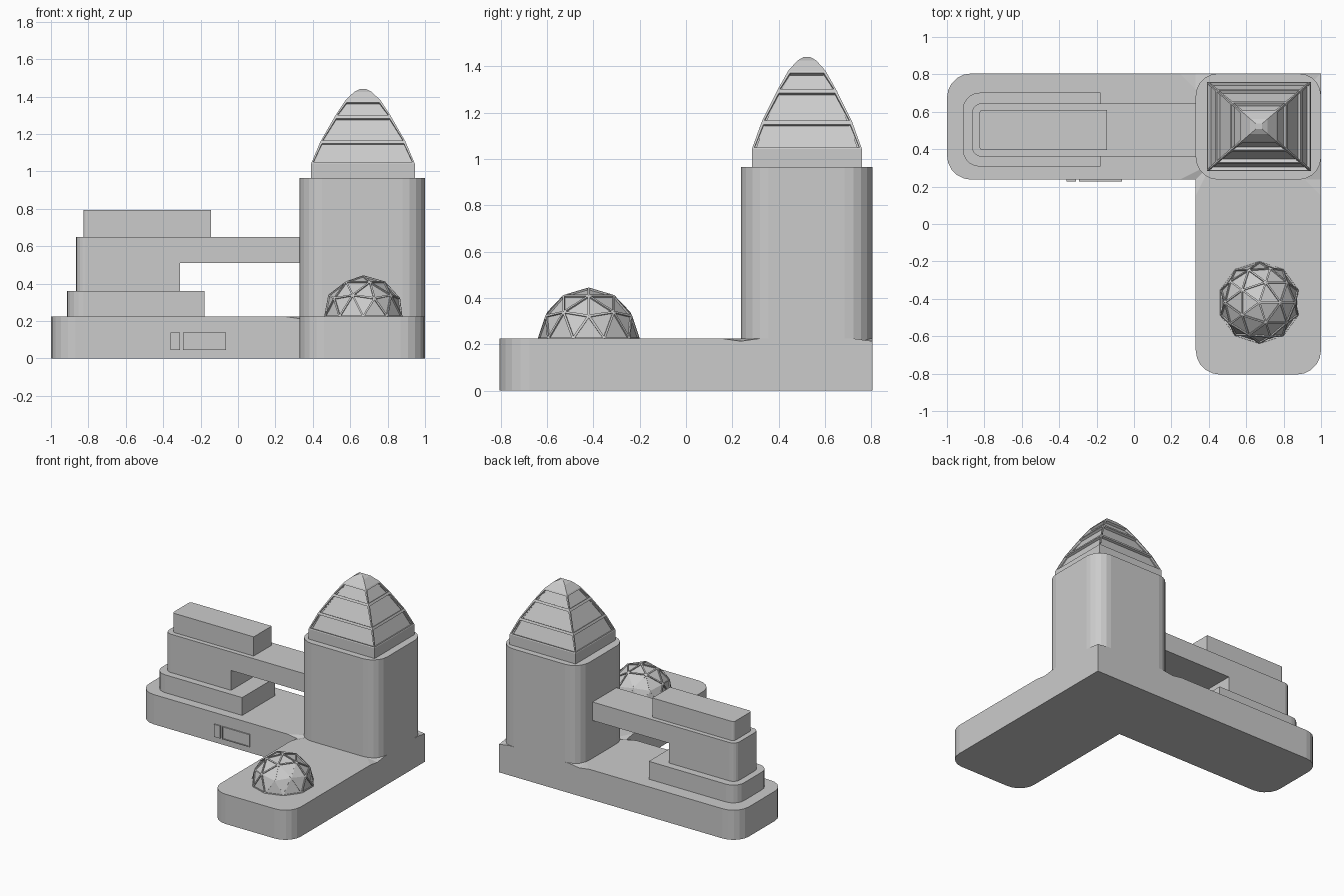
import bpy, bmesh, math
from mathutils import Vector

if "Cube" in bpy.data.objects:
    bpy.data.objects.remove(bpy.data.objects["Cube"])

grey = bpy.data.materials.new("matte grey")
grey.use_nodes = True
grey.diffuse_color = (0.6, 0.6, 0.6, 1)
grey.node_tree.nodes["Principled BSDF"].inputs["Base Color"].default_value = (0.6, 0.6, 0.6, 1)


def finish(name, bm):
    bmesh.ops.recalc_face_normals(bm, faces=bm.faces)
    mesh = bpy.data.meshes.new(name)
    bm.to_mesh(mesh)
    bm.free()
    mesh.materials.append(grey)
    obj = bpy.data.objects.new(name, mesh)
    bpy.context.collection.objects.link(obj)
    return obj


def rounded(corners, segments=5):
    """Turn (x, y, radius) corners into an outline with right-angle fillets."""
    outline = []
    for i, (x, y, r) in enumerate(corners):
        p = Vector((x, y))
        if r == 0:
            outline.append(p)
            continue
        a = (Vector(corners[i - 1][:2]) - p).normalized() * r
        b = (Vector(corners[(i + 1) % len(corners)][:2]) - p).normalized() * r
        for k in range(segments + 1):
            t = math.pi / 2 * k / segments
            outline.append(p + a * (1 - math.sin(t)) + b * (1 - math.cos(t)))
    return outline


def prism_mesh(outline, z0, z1):
    bm = bmesh.new()
    low = [bm.verts.new((p.x, p.y, z0)) for p in outline]
    high = [bm.verts.new((p.x, p.y, z1)) for p in outline]
    bm.faces.new(low[::-1])
    bm.faces.new(high)
    n = len(low)
    for i in range(n):
        j = (i + 1) % n
        bm.faces.new((low[i], low[j], high[j], high[i]))
    return bm


def block(name, x0, x1, y0, y1, z0, z1, left=0, right=0):
    corners = [(x0, y0, left), (x1, y0, right), (x1, y1, right), (x0, y1, left)]
    return finish(name, prism_mesh(rounded(corners), z0, z1))


def recess(bm, faces, border, depth):
    """Frame each face and sink its panel straight in."""
    bmesh.ops.inset_individual(bm, faces=faces, thickness=border)
    bmesh.ops.inset_individual(bm, faces=faces, thickness=0, depth=-depth)


# L-shaped podium, with small dips in its top where the tower corners meet it
X0, X1, Y0, Y1, TOP, D = 0.33, 1.0, 0.237, 0.805, 0.225, 0.085
corners = [(-1, Y0, 0.13), (X0 - D, Y0, 0), (X0, Y0, 0), (X0, Y0 - D, 0),
           (X0, -Y1, 0.13), (X1, -Y1, 0.13),
           (X1, Y0 - D, 0), (X1, Y0, 0), (X1, Y0 + D, 0),
           (X1, Y1 - D, 0), (X1, Y1, 0), (X1 - D, Y1, 0),
           (X0 + D, Y1, 0), (X0, Y1, 0), (X0 - D, Y1, 0), (-1, Y1, 0.13)]
bm = prism_mesh(rounded(corners), 0, TOP)


def top_vert(x, y):
    return min(bm.verts, key=lambda v: (v.co - Vector((x, y, TOP))).length)


dips = [((X0, Y0), (X0 - D, Y0), (X0, Y0 - D), (X0 + D, Y0 + D)),
        ((X1, Y0), (X1, Y0 - D), (X1, Y0 + D), (X1 - D, Y0)),
        ((X0, Y1), (X0 - D, Y1), (X0 + D, Y1), (X0, Y1 - D)),
        ((X1, Y1), (X1, Y1 - D), (X1 - D, Y1), (X1 - D, Y1 - D))]
for corner, before, after, inner in dips:
    c, a, b = (top_vert(*p) for p in (corner, before, after))
    face = next(f for f in a.link_faces if b in f.verts and c in f.verts)
    bmesh.utils.face_split(face, a, b, coords=[(*inner, TOP)])
    bmesh.ops.connect_verts(bm, verts=[c, top_vert(*inner)])
    c.co.z -= 0.012
finish("podium", bm)

# Tower shaft
block("tower", X0, X1, Y0, Y1, 0.1, 0.965, 0.12, 0.12)

# Curved four-sided crown with framed, sunken panels
profile = [(0.965, 1), (1.042, 1), (1.16, 0.82), (1.295, 0.54),
           (1.38, 0.34), (1.425, 0.17), (1.44, 0.06)]
bm = bmesh.new()
rings = []
for z, s in profile:
    rings.append([bm.verts.new((0.668 + sx * 0.277 * s, 0.522 + sy * 0.238 * s, z))
                  for sx, sy in ((-1, -1), (1, -1), (1, 1), (-1, 1))])
bm.faces.new(rings[0][::-1])
bm.faces.new(rings[-1])
panels = []
for level in range(len(rings) - 1):
    for i in range(4):
        j = (i + 1) % 4
        f = bm.faces.new((rings[level][i], rings[level][j],
                          rings[level + 1][j], rings[level + 1][i]))
        if 1 <= level <= 3:
            panels.append(f)
bm.normal_update()
for f in panels:
    recess(bm, [f], 0.014, 0.018)
finish("tower_crown", bm)

# Geodesic half dome with struts around sunken triangles
bm = bmesh.new()
bmesh.ops.create_icosphere(bm, subdivisions=2, radius=0.22)
bmesh.ops.bisect_plane(bm, geom=bm.verts[:] + bm.edges[:] + bm.faces[:], dist=0.001,
                       plane_co=(0, 0, 0), plane_no=(0, 0, -1), clear_outer=True)
bm.normal_update()
recess(bm, bm.faces[:], 0.01, 0.008)
dome = finish("geodesic_dome", bm)
dome.location = (0.67, -0.42, TOP)

# Stepped building and the bridge to the tower
block("lower_tier", -0.915, -0.18, 0.307, 0.702, TOP, 0.36, left=0.09)
block("middle_tier", -0.865, -0.31, 0.36, 0.645, 0.36, 0.65, left=0.05)
block("bridge", -0.31, 0.36, 0.36, 0.645, 0.51, 0.65)
block("upper_tier", -0.827, -0.145, 0.395, 0.61, 0.65, 0.795, left=0.02)

# Thin plates on the podium front: narrow one and a wide framed one
for name, x0, x1, border in (("narrow_plate", -0.36, -0.31, 0),
                             ("wide_plate", -0.295, -0.065, 0.008)):
    outline = rounded([(x0, Y0 - 0.009, 0), (x1, Y0 - 0.009, 0), (x1, Y0, 0), (x0, Y0, 0)])
    bm = prism_mesh(outline, 0.045, 0.14)
    bm.normal_update()
    if border:
        recess(bm, [f for f in bm.faces if f.normal.y < -0.9], border, 0.005)
    finish(name, bm)
